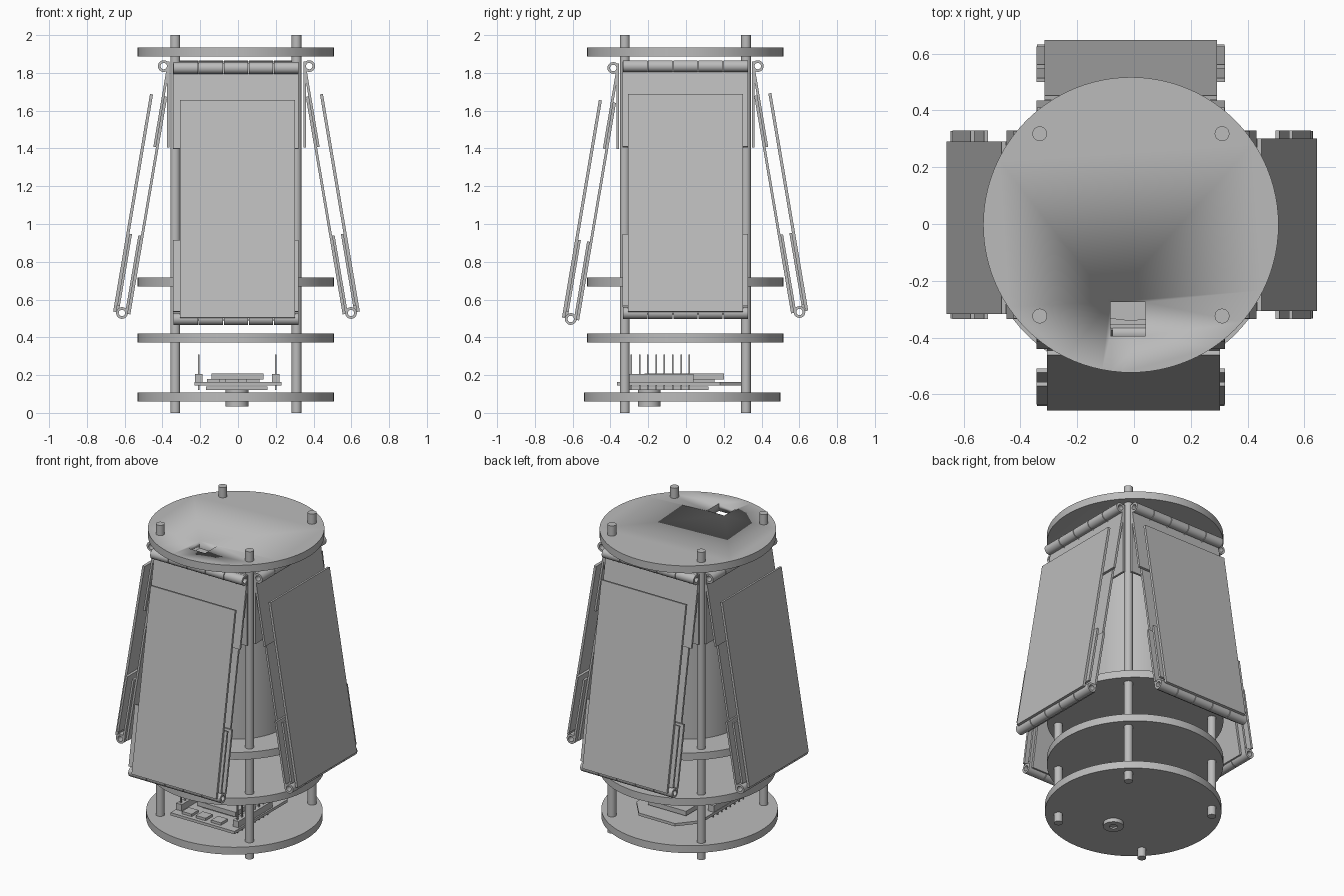
import bpy, bmesh, math
from mathutils import Matrix, Vector

if "Cube" in bpy.data.objects:
    bpy.data.objects.remove(bpy.data.objects["Cube"])

grey = bpy.data.materials.new("plain grey")
grey.use_nodes = True
grey.diffuse_color = (0.5, 0.5, 0.5, 1)
grey.node_tree.nodes["Principled BSDF"].inputs["Base Color"].default_value = grey.diffuse_color


def finish(name, bm, matrix=Matrix()):
    bmesh.ops.recalc_face_normals(bm, faces=bm.faces)
    mesh = bpy.data.meshes.new(name)
    bm.to_mesh(mesh)
    bm.free()
    mesh.materials.append(grey)
    obj = bpy.data.objects.new(name, mesh)
    obj.matrix_world = matrix
    bpy.context.collection.objects.link(obj)
    bpy.ops.object.select_all(action='DESELECT')
    bpy.context.view_layer.objects.active = obj
    obj.select_set(True)
    bpy.ops.object.shade_smooth_by_angle(angle=math.radians(35))
    return obj


def add_box(bm, x, y, z):
    """Add a box from three (low, high) ranges."""
    size = [b - a for a, b in (x, y, z)]
    mid = Vector([(a + b) / 2 for a, b in (x, y, z)])
    bmesh.ops.create_cube(bm, size=1, matrix=Matrix.Translation(mid) @ Matrix.Diagonal((*size, 1)))


def box(name, x, y, z, matrix=Matrix()):
    bm = bmesh.new()
    add_box(bm, x, y, z)
    return finish(name, bm, matrix)


def cylinder(name, x, y, z, radius, sides=32):
    bm = bmesh.new()
    bmesh.ops.create_cone(bm, cap_ends=True, segments=sides, radius1=radius, radius2=radius,
                          depth=z[1] - z[0], matrix=Matrix.Translation((x, y, sum(z) / 2)))
    return finish(name, bm)


def add_tube(bm, x, outer, inner, sides=24):
    """Add a hollow knuckle along x."""
    rings = []
    for px, r in ((x[0], inner), (x[0], outer), (x[1], outer), (x[1], inner)):
        rings.append([bm.verts.new((px, r * math.cos(a), r * math.sin(a)))
                      for a in (math.tau * i / sides for i in range(sides))])
    for k in range(4):
        a, b = rings[k], rings[(k + 1) % 4]
        for i in range(sides):
            j = (i + 1) % sides
            bm.faces.new((a[i], a[j], b[j], b[i]))


# Decks
CX, CY = -0.011, -0.003
for name, low, dy in (("base_deck", 0.06, -0.018), ("lower_deck", 0.373, 0),
                      ("middle_deck", 0.67, 0), ("top_deck", 1.886, 0)):
    deck = cylinder(name, CX, CY + dy, (low, low + 0.048), 0.52, 96)

# Square opening in the top deck
cutter = box("opening_cutter", (-0.083, 0.04), (-0.395, -0.275), (1.8, 1.98))
cutter.hide_render = True
cutter.hide_set(True)
cut = deck.modifiers.new("opening", 'BOOLEAN')
cut.object = cutter
cut.solver = 'EXACT'
bpy.context.view_layer.objects.active = deck
bpy.ops.object.modifier_apply(modifier=cut.name)
bpy.data.objects.remove(cutter)

# Corner rods and central body
for sx, side in ((-1, "right"), (1, "left")):
    for sy, end in ((-1, "front"), (1, "back")):
        cylinder(f"{end}_{side}_rod", CX + sx * 0.321, CY + sy * 0.321, (0, 2), 0.026, 24)
cylinder("central_body", CX, CY - 0.005, (0.71, 1.85), 0.332, 64)

# Folding panels: local x runs across, y points inward, z runs up along the slope
HALF, R, THICK = 0.332, 0.031, 0.014
STEP = 2 * HALF / 5


def hinge(name, matrix, leaf_spans, parity):
    """Knuckles, with one leaf joined to every other knuckle on each side."""
    bm = bmesh.new()
    for i in range(5):
        span = (-HALF + i * STEP + 0.002, -HALF + (i + 1) * STEP - 0.002)
        add_tube(bm, span, R, 0.017)
        y, z = leaf_spans[(i + parity) % 2]
        add_box(bm, span, y, (min(0, z), max(0, z)))
    for y, z in leaf_spans:
        s = math.copysign(0.036, z)
        add_box(bm, (-HALF, HALF), y, (min(s, z), max(s, z)))
    finish(name, bm, matrix)


def wing(side, turn, reach, top, bottom, shift):
    spin = Matrix.Translation((CX, CY, 0)) @ Matrix.Rotation(turn, 4, 'Z')
    tilt = math.atan2(0.222, 1.31)
    upper = spin @ Matrix.Translation((0, -reach, top))
    slope = upper @ Matrix.Rotation(-tilt, 4, 'X')
    length = (top - bottom) / math.cos(tilt)
    lower = slope @ Matrix.Translation((0, 0, -length))
    # Fixed plate on the body
    box(f"{side}_fixed_plate", (-HALF, HALF), (R - THICK, R), (-0.43, 0.025), upper)
    # Upper leaf and barrel
    hinge(f"{side}_upper_hinge", slope, [((R - THICK, R), -0.43), ((R - THICK, R), -0.42)], 0)
    # Lower hinge with both leaves pointing up
    hinge(f"{side}_lower_hinge", lower, [((-R, THICK - R), 0.42), ((R - THICK, R), 0.42)], 1)
    # Inner and outer panels
    span = (shift - 0.304, shift + 0.304)
    box(f"{side}_outer_panel", span, (-R - 0.016, -R), (0.0, 1.168), lower)
    box(f"{side}_inner_panel", span, (R, R + 0.014), (0.0, 1.168), lower)


wing("front", 0, 0.382, 1.826, 0.497, 0.009)
wing("left", math.pi / 2, 0.388, 1.836, 0.529, 0.0)
wing("back", math.pi, 0.383, 1.836, 0.534, 0.0)
wing("right", -math.pi / 2, 0.382, 1.836, 0.529, 0.01)

# Circuit board with clipped rear corners
bm = bmesh.new()
outline = [(-0.23, -0.365), (0.23, -0.365), (0.23, 0.18), (0.13, 0.3), (-0.13, 0.3), (-0.23, 0.18)]
face = bm.faces.new([bm.verts.new((x, y, 0.146)) for x, y in outline])
grown = bmesh.ops.extrude_face_region(bm, geom=[face])["geom"]
bmesh.ops.translate(bm, vec=(0, 0, 0.018), verts=[v for v in grown if isinstance(v, bmesh.types.BMVert)])
finish("circuit_board", bm)
box("lower_circuit_plate", (-0.17, 0.155), (-0.3, 0.12), (0.122, 0.14))
box("upper_circuit_plate", (-0.14, 0.135), (-0.22, 0.2), (0.178, 0.208))
box("plate_spacer", (-0.12, 0.11), (-0.2, 0.15), (0.16, 0.18))

# Pin headers
for side, x in (("right", -0.208), ("left", 0.2)):
    bm = bmesh.new()
    add_box(bm, (x - 0.02, x + 0.02), (-0.31, 0.04), (0.162, 0.205))
    for i in range(8):
        y = -0.29 + i * 0.044
        add_box(bm, (x - 0.004, x + 0.004), (y - 0.004, y + 0.004), (0.12, 0.31))
    finish(f"{side}_pin_header", bm)

# Small chips along the front of the board
for i, x in enumerate((-0.13, -0.03, 0.08)):
    box(f"chip_{i + 1}", (x - 0.035, x + 0.035), (-0.34, -0.27), (0.162, 0.18))

# Lens ring under the base deck
bm = bmesh.new()
add_tube(bm, (0.035, 0.12), 0.06, 0.024, 32)
finish("lens_ring", bm, Matrix.Translation((-0.005, -0.195, 0)) @ Matrix.Rotation(-math.pi / 2, 4, 'Y'))
cylinder("lens", -0.005, -0.195, (0.045, 0.07), 0.026)
